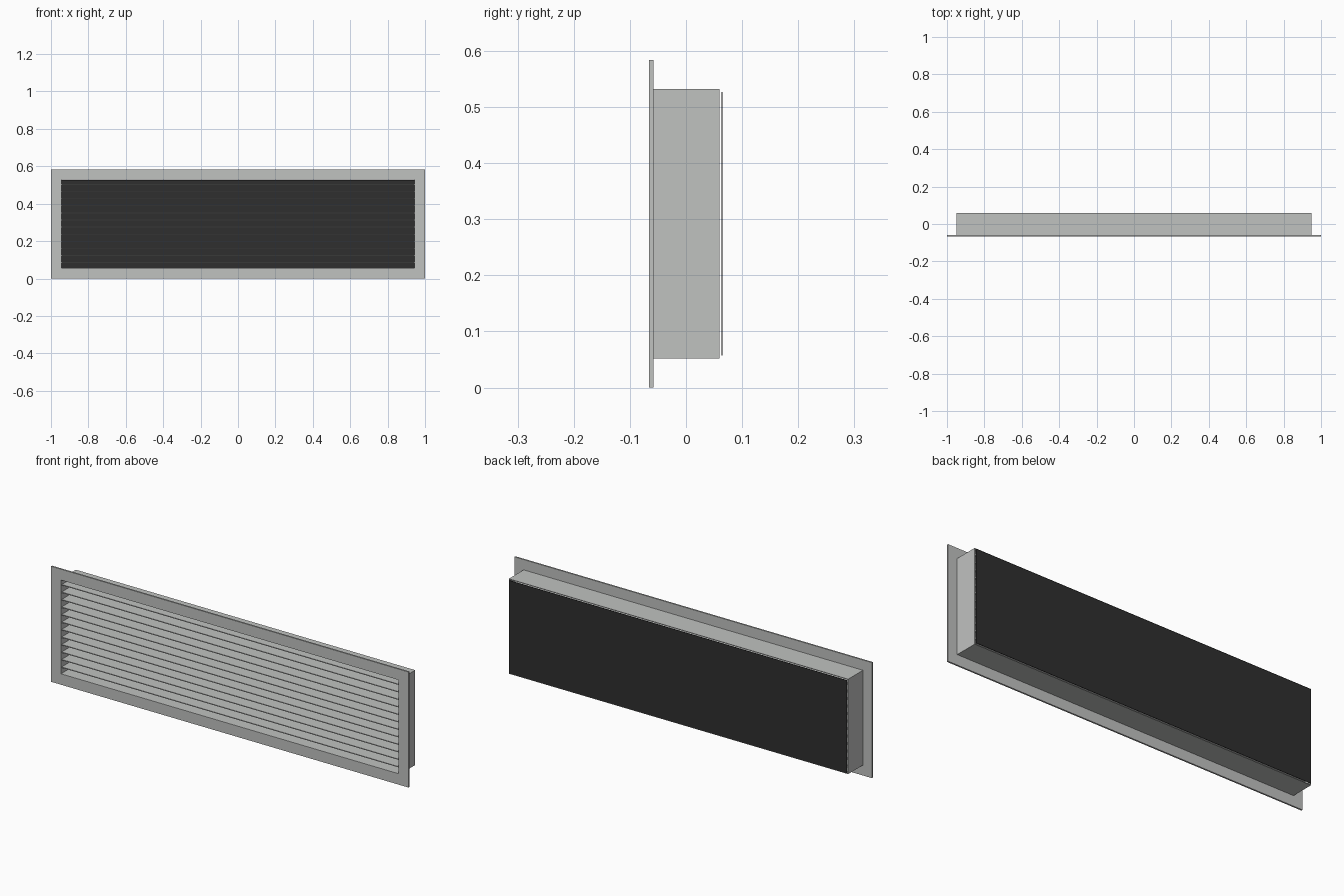
import bpy, bmesh

if "Cube" in bpy.data.objects:
    bpy.data.objects.remove(bpy.data.objects["Cube"])

W, H = 1.0, 0.584          # flange half width and height
MID = H / 2


def material(name, value):
    m = bpy.data.materials.new(name)
    m.diffuse_color = (*value, 1)
    m.use_nodes = True
    m.node_tree.nodes["Principled BSDF"].inputs["Base Color"].default_value = m.diffuse_color
    return m


metal = material("light_grey_metal", (0.53, 0.54, 0.53))
dark = material("dark_backing", (0.028, 0.028, 0.028))


def finish(name, bm, mat):
    bmesh.ops.recalc_face_normals(bm, faces=bm.faces)
    me = bpy.data.meshes.new(name)
    bm.to_mesh(me)
    bm.free()
    me.materials.append(mat)
    ob = bpy.data.objects.new(name, me)
    bpy.context.collection.objects.link(ob)
    return ob


def box(name, hx, y0, y1, z0, z1, mat):
    bm = bmesh.new()
    bmesh.ops.create_cube(bm, size=1)
    for v in bm.verts:
        v.co = (v.co.x * 2 * hx, y0 if v.co.y < 0 else y1, z0 if v.co.z < 0 else z1)
    return finish(name, bm, mat)


def ring(name, outer, inner, y0, y1, mat):
    """Rectangular tube running along y; outer and inner are half sizes (x, z)."""
    bm = bmesh.new()
    signs = [(-1, -1), (1, -1), (1, 1), (-1, 1)]
    loops = [[bm.verts.new((sx * hx, y, MID + sz * hz)) for sx, sz in signs]
             for (hx, hz), y in ((outer, y0), (outer, y1), (inner, y1), (inner, y0))]
    for k in range(4):
        a, b = loops[k], loops[(k + 1) % 4]
        for i in range(4):
            j = (i + 1) % 4
            bm.faces.new((a[i], a[j], b[j], b[i]))
    return finish(name, bm, mat)


# Front flange and the duct collar behind it
ring("front_flange", (W, MID), (0.944, 0.237), -0.066, -0.058, metal)
ring("duct_collar", (0.949, 0.24), (0.944, 0.237), -0.058, 0.06, metal)

# Horizontal louvre blades
for i in range(12):
    z = 0.0855 + i * 0.0379
    box(f"louvre_blade_{i + 1}", 0.944, -0.06, 0.058, z - 0.002, z + 0.002, metal)

# Dark backing sheet just behind the collar
box("backing_sheet", 0.945, 0.063, 0.065, 0.057, 0.527, dark)
